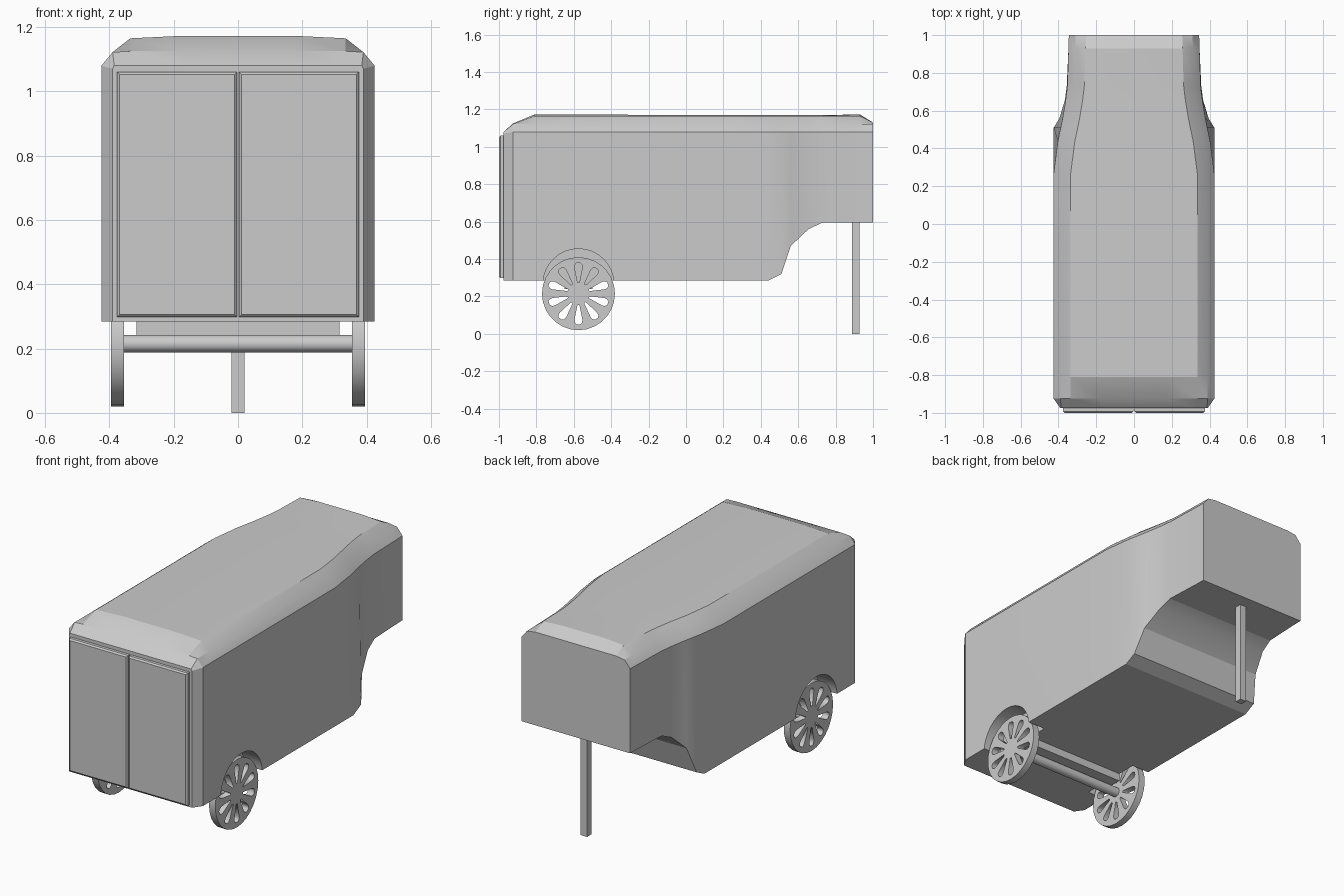
import bpy, bmesh
from math import sin, cos, pi, radians

if "Cube" in bpy.data.objects:
    bpy.data.objects.remove(bpy.data.objects["Cube"])

WHEEL_Y, WHEEL_Z = -0.575, 0.215


def mesh_object(name, bm):
    bmesh.ops.recalc_face_normals(bm, faces=bm.faces)
    me = bpy.data.meshes.new(name)
    bm.to_mesh(me)
    bm.free()
    ob = bpy.data.objects.new(name, me)
    bpy.context.collection.objects.link(ob)
    return ob


def activate(ob):
    bpy.ops.object.select_all(action='DESELECT')
    ob.select_set(True)
    bpy.context.view_layer.objects.active = ob


def box(name, lo, hi):
    bm = bmesh.new()
    bmesh.ops.create_cube(bm, size=1)
    for v in bm.verts:
        v.co = [lo[i] + (v.co[i] + 0.5) * (hi[i] - lo[i]) for i in range(3)]
    return mesh_object(name, bm)


def cylinder_x(name, r, length, loc, sides):
    bpy.ops.mesh.primitive_cylinder_add(vertices=sides, radius=r, depth=length,
                                        location=loc, rotation=(0, pi / 2, 0))
    ob = bpy.context.object
    ob.name = name
    return ob


# Body: loft of stations (y, bottom half width, top half width, bottom z, roof cap z)
stations = [
    (-0.975, 0.39, 0.39, 0.285, 1.08),
    (-0.925, 0.425, 0.425, 0.285, 1.125),
    (-0.81, 0.425, 0.425, 0.285, 1.18),
    (0.27, 0.425, 0.425, 0.285, 1.17),
    (0.44, 0.425, 0.403, 0.285, 1.17),
    (0.51, 0.425, 0.388, 0.32, 1.17),
    (0.56, 0.395, 0.378, 0.47, 1.17),
    (0.655, 0.366, 0.362, 0.56, 1.17),
    (0.73, 0.356, 0.353, 0.595, 1.17),
    (0.93, 0.347, 0.347, 0.595, 1.178),
    (1.0, 0.345, 0.345, 0.595, 1.13),
]
bm = bmesh.new()
rings = []
for y, wb, wt, zb, cap in stations:
    half = [(wb, zb), (wt, min(1.08, cap)), (wt - 0.035, min(1.122, cap)),
            (wt - 0.09, min(1.165, cap)), (wt * 0.4, min(1.173, cap))]
    if cap == 1.08:  # back face is a plain rectangle
        half = [(wb, zb), (wt, 1.07), (wt - 0.005, 1.08), (wt - 0.06, 1.08), (wt * 0.4, 1.08)]
    pts = half + [(-x, z) for x, z in reversed(half)]
    rings.append([bm.verts.new((x, y, z)) for x, z in pts])
for a, b in zip(rings, rings[1:]):
    n = len(a)
    for i in range(n):
        j = (i + 1) % n
        bm.faces.new((a[i], a[j], b[j], b[i]))
bm.faces.new(rings[0])
bm.faces.new(rings[-1])
body = mesh_object("trailer_body", bm)

# Wheel wells
for s in (-1, 1):
    cut = cylinder_x("wheel_well_cutter", 0.19, 0.3, (s * 0.465, WHEEL_Y, 0.265), 32)
    activate(body)
    mod = body.modifiers.new("well", 'BOOLEAN')
    mod.operation, mod.solver, mod.object = 'DIFFERENCE', 'EXACT', cut
    bpy.ops.object.modifier_apply(modifier=mod.name)
    bpy.data.objects.remove(cut)
activate(body)
bpy.ops.object.shade_smooth_by_angle(angle=radians(20))

# Rear doors with bevelled front edges
for s, side in ((-1, "left"), (1, "right")):
    x0, x1 = sorted((s * 0.003, s * 0.376))
    door = box(side + "_door", (x0, -1.0, 0.298), (x1, -0.965, 1.06))
    bm = bmesh.new()
    bm.from_mesh(door.data)
    edges = [e for e in bm.edges if all(v.co.y < -0.99 for v in e.verts)]
    bmesh.ops.bevel(bm, geom=edges, offset=0.008, segments=1, affect='EDGES')
    bm.to_mesh(door.data)
    bm.free()


# Wheels: filled outline with teardrop holes
def add_loop(curve, pts):
    sp = curve.splines.new('POLY')
    sp.points.add(len(pts) - 1)
    for p, (x, y) in zip(sp.points, pts):
        p.co = (x, y, 0, 1)
    sp.use_cyclic_u = True


def wheel(name, x):
    cu = bpy.data.curves.new(name, 'CURVE')
    cu.dimensions, cu.fill_mode, cu.extrude = '2D', 'BOTH', 0.02
    R = 0.195
    add_loop(cu, [(R * cos(2 * pi * i / 28), R * sin(2 * pi * i / 28)) for i in range(28)])
    tear = [(0.06, -0.005), (0.14, -0.021), (0.155, -0.019), (0.165, -0.01),
            (0.165, 0.01), (0.155, 0.019), (0.14, 0.021), (0.06, 0.005)]
    for k in range(10):
        a = pi / 2 + k * pi / 5
        add_loop(cu, [(r * cos(a) - t * sin(a), r * sin(a) + t * cos(a)) for r, t in tear])
    ob = bpy.data.objects.new(name, cu)
    bpy.context.collection.objects.link(ob)
    ob.rotation_euler = (pi / 2, 0, pi / 2)
    ob.location = (x, WHEEL_Y, WHEEL_Z)
    activate(ob)
    bpy.ops.object.convert(target='MESH')


wheel("left_wheel", -0.375)
wheel("right_wheel", 0.375)

# Axle and its mount
axle = cylinder_x("axle", 0.027, 0.72, (0, WHEEL_Y, WHEEL_Z), 20)
activate(axle)
bpy.ops.object.shade_smooth_by_angle(angle=radians(30))
box("axle_mount", (-0.315, -0.65, 0.24), (0.315, -0.5, 0.3))

# Front support leg
box("support_leg", (-0.02, 0.887, 0), (0.02, 0.927, 0.6))
